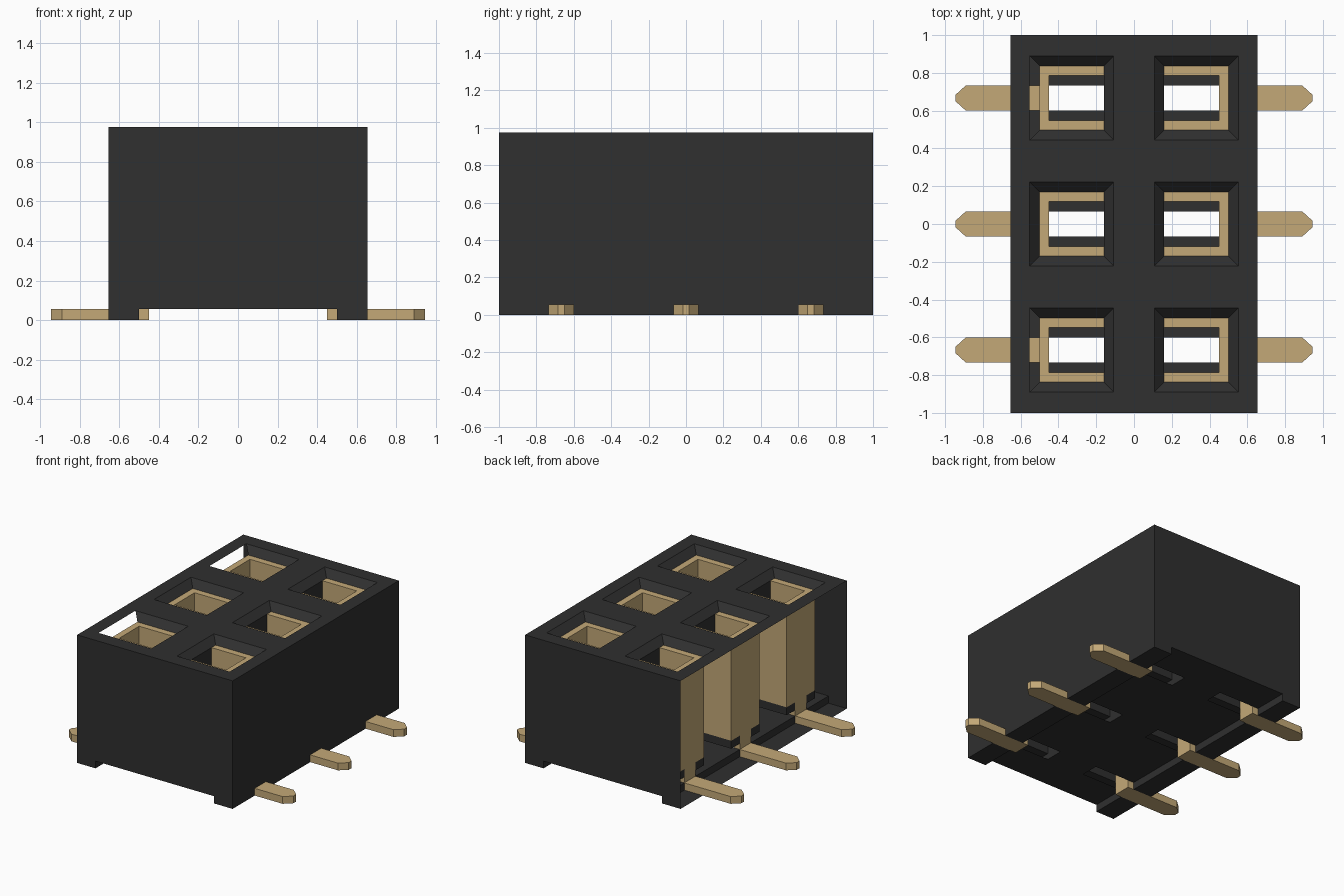
import bpy, bmesh

cube = bpy.data.objects.get("Cube")
if cube:
    bpy.data.objects.remove(cube, do_unlink=True)


def material(name, rgb):
    m = bpy.data.materials.new(name)
    m.use_nodes = True
    m.diffuse_color = (*rgb, 1)
    m.node_tree.nodes["Principled BSDF"].inputs["Base Color"].default_value = (*rgb, 1)
    return m


BLACK = material("black plastic", (0.029, 0.029, 0.029))
GOLD = material("gold metal", (0.55, 0.395, 0.185))

# Main dimensions
HX, HY, TOP = 0.655, 1.0, 0.975      # housing half sizes and height
STAND = 0.055                        # floor height and pin thickness
IN, OUT, HALF = 0.16, 0.5, 0.17      # socket extents
RIM = 0.052                          # chamfer width and depth
PIN = 0.067                          # pin half width
WALL = 0.05                          # contact sheet thickness
LEDGE, SEAT = 0.1, 0.16              # ledge the contacts stand on
ROWS = (-0.667, 0, 0.667)


def finish(bm, name, mat):
    bmesh.ops.remove_doubles(bm, verts=bm.verts, dist=1e-5)
    mesh = bpy.data.meshes.new(name)
    bm.to_mesh(mesh)
    bm.free()
    mesh.materials.append(mat)
    obj = bpy.data.objects.new(name, mesh)
    bpy.context.collection.objects.link(obj)
    return obj


def face(bm, pts):
    return bm.faces.new([bm.verts.new(p) for p in pts])


def prism(bm, outline, z0, z1):
    """Closed prism over an outline in plan."""
    f = face(bm, [(x, y, z0) for x, y in outline])
    new = bmesh.ops.extrude_face_region(bm, geom=[f])["geom"]
    verts = [v for v in new if isinstance(v, bmesh.types.BMVert)]
    bmesh.ops.translate(bm, verts=verts, vec=(0, 0, z1 - z0))
    bmesh.ops.recalc_face_normals(bm, faces=bm.faces)


def rect(x0, x1, y0, y1):
    return [(x0, y0), (x1, y0), (x1, y1), (x0, y1)]


def sheet(bm, xs, ys, z, up, is_hole):
    """Flat sheet cut along xs and ys, leaving holes open."""
    for x0, x1 in zip(xs, xs[1:]):
        for y0, y1 in zip(ys, ys[1:]):
            if not is_hole((x0 + x1) / 2, (y0 + y1) / 2):
                pts = [(x, y, z) for x, y in rect(x0, x1, y0, y1)]
                face(bm, pts if up else pts[::-1])


def cuts(half):
    return [-HY] + [r + s * half for r in ROWS for s in (-1, 1)] + [HY]


def in_row(y, half):
    return any(abs(y - r) < half for r in ROWS)


# Housing: hollow shell, open on the right side
bm = bmesh.new()
a, b, h = IN - RIM, OUT + RIM, HALF + RIM
sheet(bm, [-HX, -b, -a, a, b, HX], cuts(h), TOP, True,
      lambda x, y: a < abs(x) < b and in_row(y, h))
sheet(bm, [-OUT, -IN, IN, OUT], cuts(PIN), STAND, False,
      lambda x, y: abs(x) > IN and in_row(y, PIN))
end = [(-HX, 0), (-OUT, 0), (-OUT, STAND), (OUT, STAND),
       (OUT, 0), (HX, 0), (HX, TOP), (-HX, TOP)]
face(bm, [(x, -HY, z) for x, z in end])
face(bm, [(x, HY, z) for x, z in reversed(end)])
face(bm, [(HX, y, z) for y, z in rect(-HY, HY, 0, TOP)])
# Standing rails with gaps for the pins
ys = cuts(PIN)
for s in (-1, 1):
    for y0, y1 in zip(ys[::2], ys[1::2]):
        bottom = [(s * x, y, 0) for x, y in rect(OUT, HX, y0, y1)]
        inner = [(s * OUT, y, z) for y, z in rect(y0, y1, 0, STAND)]
        face(bm, bottom[::-1] if s > 0 else bottom)
        face(bm, inner[::-1] if s > 0 else inner)
# Socket mouths and inner socket walls
for s in (-1, 1):
    for r in ROWS:
        outer = rect(a, b, r - h, r + h)
        inner = rect(IN, OUT, r - HALF, r + HALF)
        for i in range(4):
            if s < 0 and r != 0 and i == 1:
                continue
            j = (i + 1) % 4
            pts = [(s * outer[i][0], outer[i][1], TOP), (s * outer[j][0], outer[j][1], TOP),
                   (s * inner[j][0], inner[j][1], TOP - RIM),
                   (s * inner[i][0], inner[i][1], TOP - RIM)]
            face(bm, pts if s > 0 else pts[::-1])
        wall = [(s * IN, y, z) for y, z in rect(r - HALF, r + HALF, STAND, TOP - RIM)]
        face(bm, wall if s > 0 else wall[::-1])
finish(bm, "housing", BLACK)

# Ledges, contacts and pins, one set per socket
for s, side in ((-1, "right"), (1, "left")):
    for n, r in enumerate(ROWS, 1):
        def plan(pts):
            return [(s * x, r + y) for x, y in pts]

        bm = bmesh.new()
        for t in (-1, 1):
            prism(bm, plan(rect(IN, OUT, t * PIN, t * HALF)), LEDGE, SEAT)
        finish(bm, f"ledge_{side}_{n}", BLACK)

        bm = bmesh.new()
        g, w = HALF - WALL, OUT - WALL
        channel = [(IN, -HALF), (OUT, -HALF), (OUT, HALF), (IN, HALF),
                   (IN, g), (w, g), (w, -g), (IN, -g)]
        prism(bm, plan(channel), SEAT, TOP - RIM)
        prism(bm, plan(rect(w, OUT, -PIN, PIN)), STAND, SEAT)
        finish(bm, f"contact_{side}_{n}", GOLD)

        bm = bmesh.new()
        foot = [(w, -PIN), (0.89, -PIN), (0.945, -0.017),
                (0.945, 0.017), (0.89, PIN), (w, PIN)]
        prism(bm, plan(foot), 0, STAND)
        finish(bm, f"pin_{side}_{n}", GOLD)
